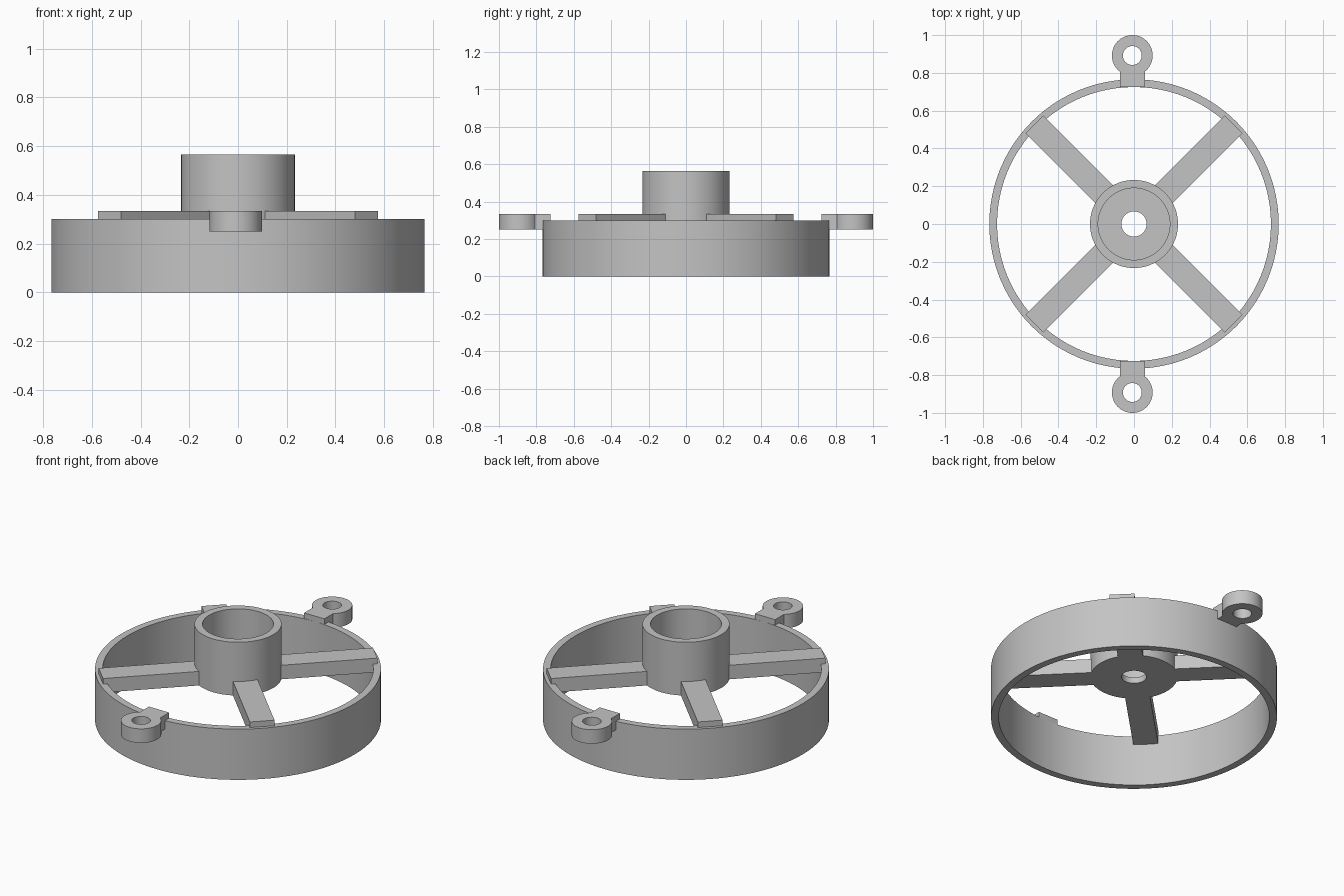
import bpy
import bmesh
from math import cos, sin, pi, asin, radians
from mathutils import Matrix, Vector

if "Cube" in bpy.data.objects:
    bpy.data.objects.remove(bpy.data.objects["Cube"], do_unlink=True)

SEGMENTS = 96
ARM_BOTTOM, ARM_TOP = 0.25, 0.333

grey = bpy.data.materials.new("plain_grey")
grey.use_nodes = True
colour = (0.55, 0.55, 0.55, 1)
grey.diffuse_color = colour
grey.node_tree.nodes["Principled BSDF"].inputs["Base Color"].default_value = colour


def finish(obj):
    """Give the part its material and smooth its round walls."""
    obj.data.materials.clear()
    obj.data.materials.append(grey)
    bpy.ops.object.select_all(action="DESELECT")
    obj.select_set(True)
    bpy.context.view_layer.objects.active = obj
    bpy.ops.object.shade_smooth_by_angle(angle=radians(30))


def add_mesh(name, bm):
    bmesh.ops.recalc_face_normals(bm, faces=bm.faces)
    mesh = bpy.data.meshes.new(name)
    bm.to_mesh(mesh)
    bm.free()
    obj = bpy.data.objects.new(name, mesh)
    bpy.context.collection.objects.link(obj)
    finish(obj)


def lathe(name, profile):
    """Revolve a closed (radius, height) profile about z."""
    bm = bmesh.new()
    verts = [bm.verts.new((r, 0, z)) for r, z in profile]
    edges = [bm.edges.new((v, verts[i - 1])) for i, v in enumerate(verts)]
    bmesh.ops.spin(bm, geom=verts + edges, cent=(0, 0, 0), axis=(0, 0, 1),
                   angle=2 * pi, steps=SEGMENTS, use_merge=True)
    bmesh.ops.remove_doubles(bm, verts=bm.verts, dist=1e-5)
    add_mesh(name, bm)


def spoke(name, angle, start, end, width):
    bm = bmesh.new()
    size = Vector((end - start, width, ARM_TOP - ARM_BOTTOM))
    centre = Vector(((start + end) / 2, 0, (ARM_TOP + ARM_BOTTOM) / 2))
    place = Matrix.Rotation(angle, 4, "Z") @ Matrix.Translation(centre)
    bmesh.ops.create_cube(bm, size=1, matrix=place @ Matrix.Diagonal((*size, 1)))
    add_mesh(name, bm)


def lug(name, side):
    """Round eye with a bolt hole and a square tab, as one filled outline."""
    cx, cy, radius, hole, half, inner = -0.009, 0.892, 0.108, 0.05, 0.066, 0.725
    gap = asin(half / radius)
    n = 48
    arc = [-pi / 2 + gap + (2 * pi - 2 * gap) * i / n for i in range(n + 1)]
    outline = [(cx + radius * cos(a), cy + radius * sin(a)) for a in arc]
    outline += [(cx - half, inner), (cx + half, inner)]
    bore = [(cx + hole * cos(2 * pi * i / n), cy + hole * sin(2 * pi * i / n))
            for i in range(n)]
    curve = bpy.data.curves.new(name, "CURVE")
    curve.dimensions = "2D"
    curve.fill_mode = "BOTH"
    curve.extrude = (ARM_TOP - ARM_BOTTOM) / 2
    for points in (outline, bore):
        line = curve.splines.new("POLY")
        line.points.add(len(points) - 1)
        line.use_cyclic_u = True
        for p, (x, y) in zip(line.points, points):
            p.co = (x, side * y, 0, 1)
    temp = bpy.data.objects.new(name + "_outline", curve)
    bpy.context.collection.objects.link(temp)
    bpy.context.view_layer.update()
    flat = temp.evaluated_get(bpy.context.evaluated_depsgraph_get())
    bm = bmesh.new()
    bm.from_mesh(flat.to_mesh())
    bpy.data.objects.remove(temp, do_unlink=True)
    bmesh.ops.remove_doubles(bm, verts=bm.verts, dist=1e-5)
    bmesh.ops.translate(bm, verts=bm.verts, vec=(0, 0, (ARM_TOP + ARM_BOTTOM) / 2))
    add_mesh(name, bm)


# Outer ring
lathe("outer_ring", [(0.725, 0), (0.766, 0), (0.766, 0.3), (0.725, 0.3)])

# Hub cup: open top, thin floor with a centre hole
lathe("hub_cup", [(0.067, ARM_BOTTOM), (0.233, ARM_BOTTOM), (0.233, 0.565),
                  (0.19, 0.565), (0.19, 0.285), (0.067, 0.285)])

# Four diagonal spokes
for i, where in enumerate(("back_left", "back_right", "front_right", "front_left")):
    spoke("spoke_" + where, pi / 4 + i * pi / 2, 0.21, 0.746, 0.134)

# Mounting lugs at front and back
lug("mounting_lug_back", 1)
lug("mounting_lug_front", -1)
